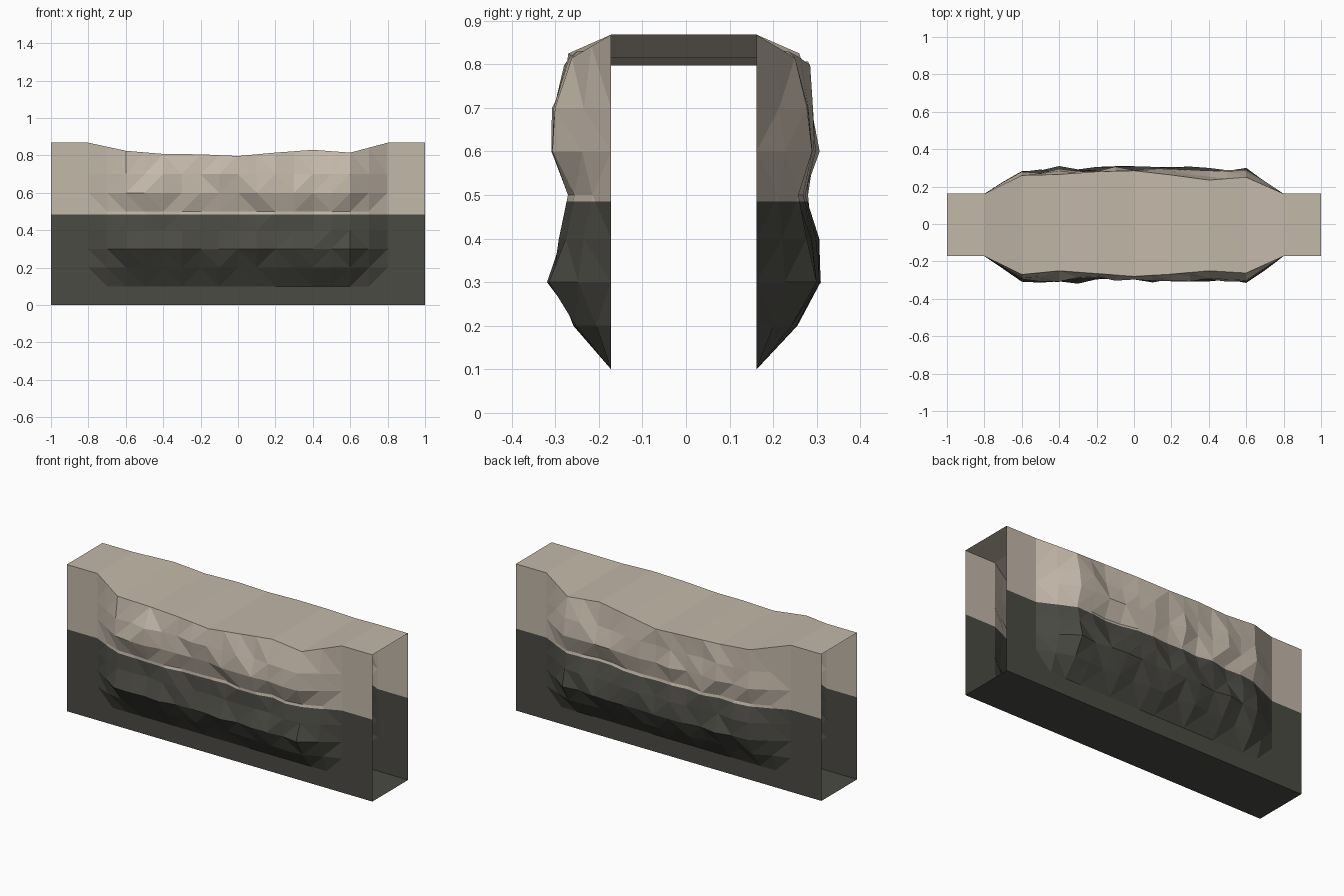
import bpy, bmesh, random

if "Cube" in bpy.data.objects:
    bpy.data.objects.remove(bpy.data.objects["Cube"])
random.seed(4)

def mat(name, rgb):
    m = bpy.data.materials.new(name)
    m.diffuse_color = (*rgb, 1)
    m.use_nodes = True
    m.node_tree.nodes["Principled BSDF"].inputs["Base Color"].default_value = m.diffuse_color
    return m

pale = mat("pale_stone", (0.55, 0.48, 0.40))
dark = mat("dark_stone", (0.070, 0.069, 0.058))

# Values sampled every 0.2 in x from -0.6 to 0.6
TOP_Z = [.825, .808, .806, .797, .815, .83, .815]
FRONT = dict(base=.172, edge=[.27, .25, .265, .28, .268, .25, .262],
             bulge=[.30, .305, .30, .29, .30, .295, .315],
             rows=[0, 0, .075, .135, .11, .09, .125, .122])
BACK = dict(base=.162, edge=[.26, .265, .28, .285, .262, .235, .25],
            bulge=[.285, .295, .312, .315, .30, .28, .295],
            rows=[0, 0, .075, .14, .13, .105, .125, .12])

def sample(table, x):
    t = min(max((x + .6) / .2, 0), 5.9999)
    i = int(t)
    return table[i] + (table[i + 1] - table[i]) * (t - i)

def swell(x):
    return min(1, max(0, (.8 - abs(x)) / .2))

def side_points(x, side, sign):
    """Column of points from the ground up to the top edge."""
    e, b = swell(x), side["base"]
    pts = []
    for r, depth in enumerate(side["rows"]):
        d = depth + .6 * (sample(side["bulge"], x) - .30) if r > 1 else 0
        if r > 1:
            d += random.uniform(-.016, .012)
        pts.append((x, sign * (b + e * d), r * .1))
    z = .868 + e * (sample(TOP_Z, x) - .868)
    pts.append((x, sign * (b + e * (sample(side["edge"], x) - b)), z))
    return pts

# Hollow, open-ended wall: one closed ring of points per column
bm = bmesh.new()
rings = []
for i in range(21):
    x = -1 + i * .1
    pts = side_points(x, FRONT, -1) + side_points(x, BACK, 1)[::-1]
    rings.append([bm.verts.new(p) for p in pts])
n = len(rings[0])
for a, b in zip(rings, rings[1:]):
    for k in range(n):
        j = (k + 1) % n
        bm.faces.new((a[k], b[k], b[j], a[j]))

# Facet the stone, then cut the shell at the colour line
bm.normal_update()
bmesh.ops.triangulate(bm, faces=bm.faces[:], quad_method='SHORT_EDGE')
bmesh.ops.bisect_plane(bm, geom=bm.verts[:] + bm.edges[:] + bm.faces[:],
                       plane_co=(0, 0, .485), plane_no=(0, 0, 1))
bm.normal_update()
for f in bm.faces:
    f.material_index = 1 if f.calc_center_median().z < .485 else 0
    f.smooth = False
top = max(bm.faces, key=lambda f: f.calc_center_median().z)
if top.normal.z < 0:
    bmesh.ops.reverse_faces(bm, faces=bm.faces[:])

me = bpy.data.meshes.new("rock_wall")
bm.to_mesh(me)
bm.free()
me.materials.append(pale)
me.materials.append(dark)
wall = bpy.data.objects.new("rock_wall", me)
bpy.context.collection.objects.link(wall)
